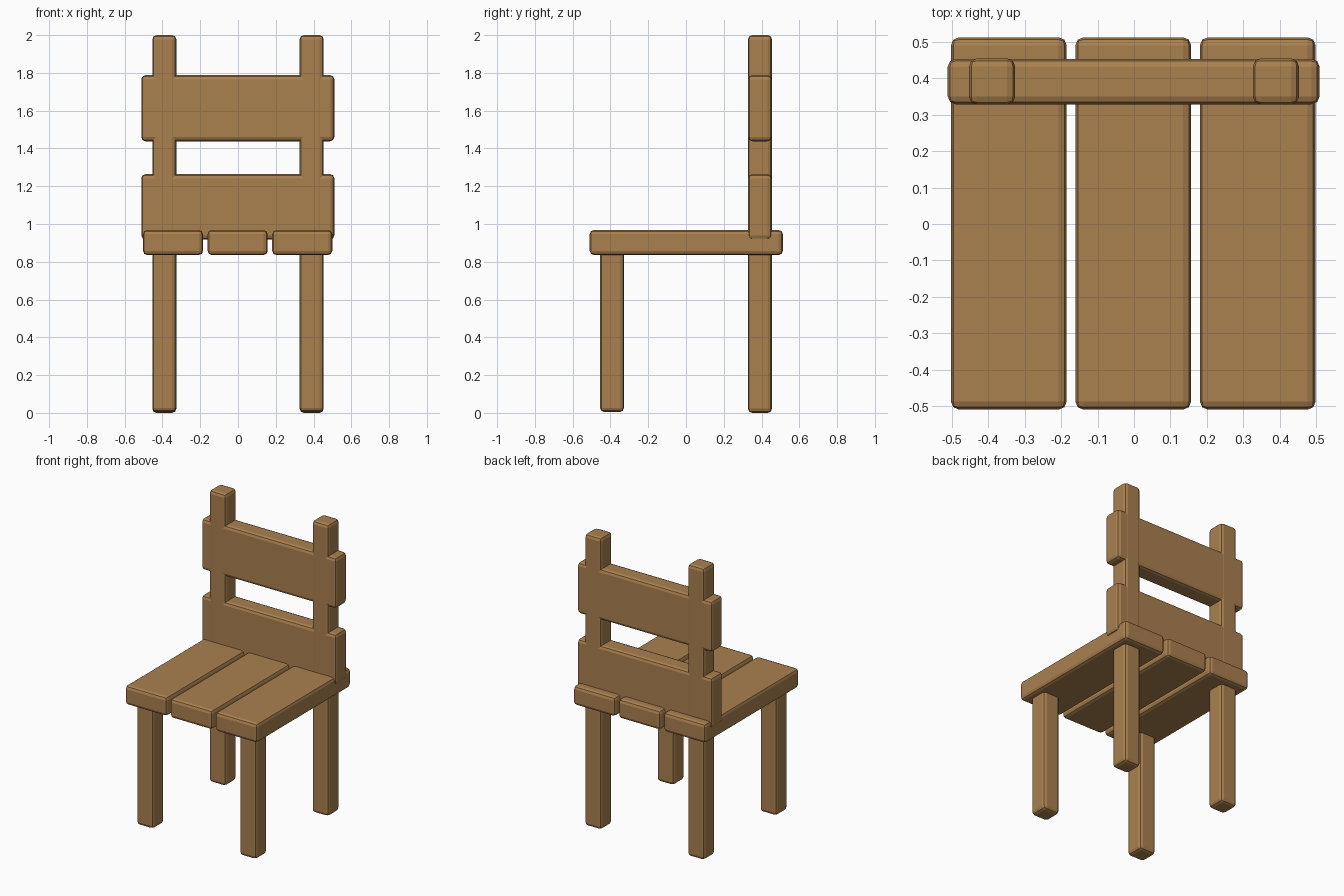
import bpy, bmesh

if "Cube" in bpy.data.objects:
    bpy.data.objects.remove(bpy.data.objects["Cube"])

wood = bpy.data.materials.new("warm wood")
wood.diffuse_color = (0.40, 0.216, 0.078, 1)
wood.use_nodes = True
wood.node_tree.nodes["Principled BSDF"].inputs["Base Color"].default_value = wood.diffuse_color


def board(name, x, y, z, bevel=0.022):
    """Box with rounded edges, given by its (min, max) range on each axis."""
    bm = bmesh.new()
    bmesh.ops.create_cube(bm, size=1)
    for v in bm.verts:
        v.co = [r[0] if c < 0 else r[1] for c, r in zip(v.co, (x, y, z))]
    bmesh.ops.bevel(bm, geom=bm.edges[:], offset=bevel, segments=2,
                    profile=0.5, affect='EDGES')
    mesh = bpy.data.meshes.new(name)
    bm.to_mesh(mesh)
    bm.free()
    mesh.materials.append(wood)
    obj = bpy.data.objects.new(name, mesh)
    bpy.context.collection.objects.link(obj)
    return obj


# Legs: short in front, the rear ones continue up as back posts
for side, cx in (("left", -0.39), ("right", 0.39)):
    x = (cx - 0.0635, cx + 0.0635)
    board(f"front_leg_{side}", x, (-0.455, -0.328), (0.005, 0.86))
    board(f"back_post_{side}", x, (0.328, 0.455), (0.0, 2.0))

# Seat planks running front to back
for i, x in enumerate(((-0.503, -0.185), (-0.161, 0.157), (0.181, 0.499))):
    board(f"seat_plank_{i + 1}", x, (-0.51, 0.513), (0.836, 0.968))

# Backrest slats, flush with the posts
for name, z in (("lower", (0.918, 1.264)), ("upper", (1.438, 1.788))):
    board(f"back_slat_{name}", (-0.512, 0.51), (0.329, 0.454), z)
